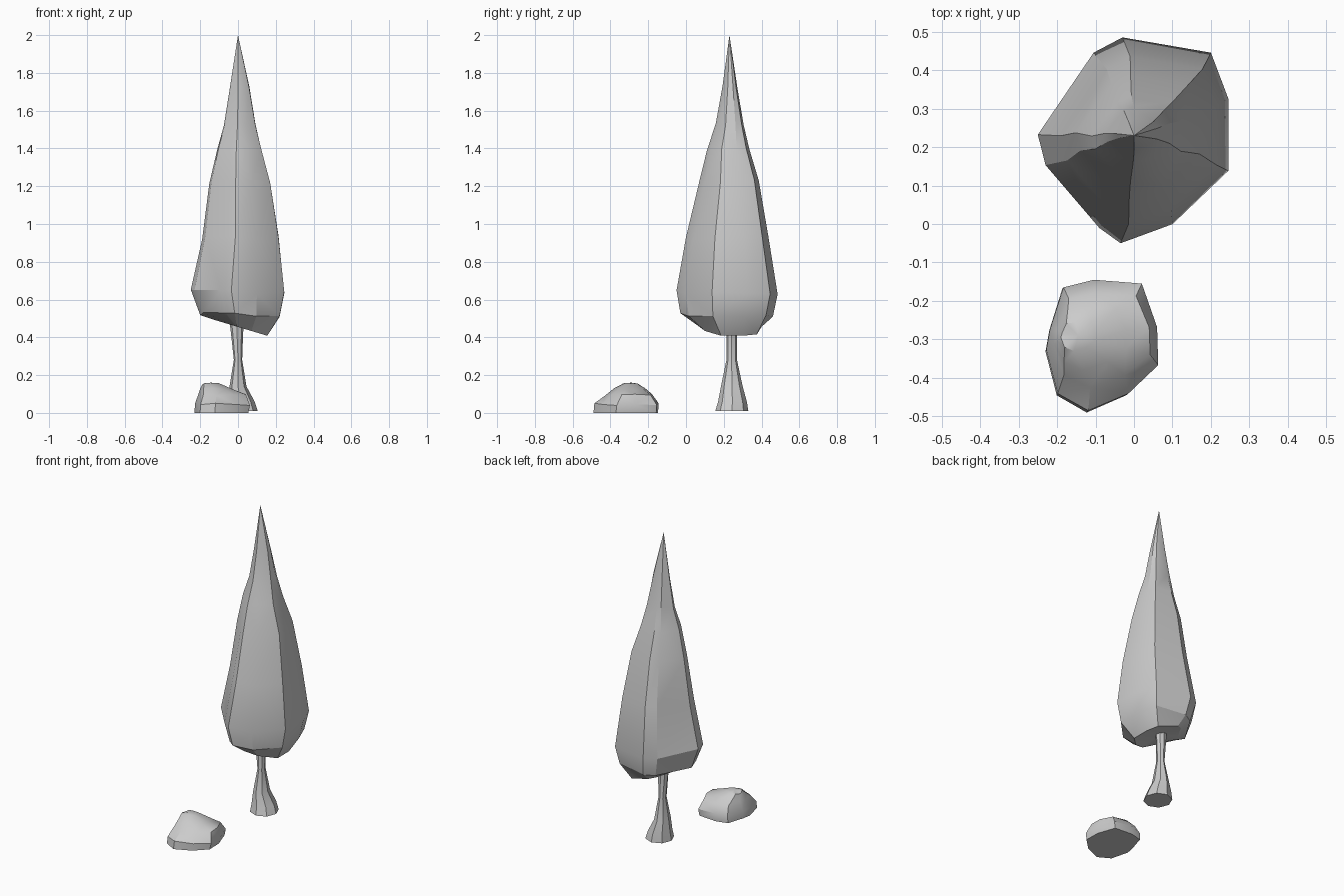
import bpy, bmesh, math, random

if "Cube" in bpy.data.objects:
    bpy.data.objects.remove(bpy.data.objects["Cube"])
random.seed(4)


def unit_outline(pts):
    """Scale an outline to the -1..1 square."""
    xs, ys = zip(*pts)
    cx, cy = (max(xs) + min(xs)) / 2, (max(ys) + min(ys)) / 2
    hx, hy = (max(xs) - min(xs)) / 2, (max(ys) - min(ys)) / 2
    return [((x - cx) / hx, (y - cy) / hy) for x, y in pts]


def loft(name, outline, rings, bottom, top, jitter=0.0, tilt=0.0, angle=35):
    """Skin rings (z, xmin, xmax, ymin, ymax); the lowest ring may tilt in x."""
    bm = bmesh.new()
    n = len(outline)
    loops = []
    for r, (z, x0, x1, y0, y1) in enumerate(rings):
        loop = []
        for u, v in outline:
            x = (x0 + x1) / 2 + u * (x1 - x0) / 2
            y = (y0 + y1) / 2 + v * (y1 - y0) / 2
            dz = tilt * x if r == 0 else random.uniform(-jitter, jitter)
            loop.append(bm.verts.new((x, y, z + dz)))
        loops.append(loop)
    low, high = bm.verts.new(bottom), bm.verts.new(top)
    for i in range(n):
        j = (i + 1) % n
        bm.faces.new((low, loops[0][j], loops[0][i]))
        bm.faces.new((high, loops[-1][i], loops[-1][j]))
        for a, b in zip(loops, loops[1:]):
            bm.faces.new((a[i], a[j], b[j], b[i]))
    bmesh.ops.triangulate(bm, faces=bm.faces[:])
    bmesh.ops.recalc_face_normals(bm, faces=bm.faces[:])
    me = bpy.data.meshes.new(name)
    bm.to_mesh(me)
    bm.free()
    ob = bpy.data.objects.new(name, me)
    bpy.context.collection.objects.link(ob)
    bpy.ops.object.select_all(action='DESELECT')
    ob.select_set(True)
    bpy.context.view_layer.objects.active = ob
    bpy.ops.object.shade_smooth_by_angle(angle=math.radians(angle))
    return ob


# Tall faceted foliage
crown = unit_outline([(0.245, 0.14), (0.245, 0.33), (0.2, 0.45), (-0.03, 0.49), (-0.105, 0.45),
                      (-0.25, 0.235), (-0.23, 0.155), (-0.09, -0.01), (-0.035, -0.05), (0.1, 0.0)])
loft("foliage", crown, [
    (0.455, -0.13, 0.155, 0.07, 0.40),
    (0.52, -0.20, 0.22, -0.03, 0.46),
    (0.64, -0.25, 0.245, -0.05, 0.485),
    (0.93, -0.19, 0.215, 0.00, 0.435),
    (1.22, -0.152, 0.17, 0.072, 0.385),
    (1.40, -0.11, 0.122, 0.11, 0.335),
    (1.53, -0.075, 0.092, 0.158, 0.305),
    (1.72, -0.045, 0.06, 0.193, 0.272)],
    (0.0, 0.24, 0.47), (0, 0.23, 2.0), jitter=0.015, tilt=-0.3, angle=25)

# Trunk with a flared root
circle = [(math.cos(k * math.pi / 4), math.sin(k * math.pi / 4)) for k in range(8)]
loft("trunk", circle, [
    (0.01, -0.065, 0.105, 0.155, 0.33),
    (0.06, -0.058, 0.088, 0.17, 0.322),
    (0.14, -0.045, 0.045, 0.185, 0.30),
    (0.28, -0.022, 0.022, 0.214, 0.27),
    (0.42, -0.037, 0.027, 0.214, 0.27),
    (0.52, -0.05, 0.035, 0.21, 0.27)],
    (0.01, 0.24, 0.01), (0, 0.24, 0.52))

# Low rock in front of the tree
stone = unit_outline([(0.063, -0.37), (0.06, -0.27), (0.02, -0.155), (-0.105, -0.145), (-0.185, -0.165),
                      (-0.22, -0.275), (-0.23, -0.33), (-0.2, -0.445), (-0.12, -0.49), (-0.015, -0.445)])
loft("rock", stone, [
    (0.0, -0.23, 0.055, -0.49, -0.148),
    (0.045, -0.228, 0.063, -0.485, -0.145),
    (0.10, -0.208, 0.042, -0.425, -0.18),
    (0.125, -0.20, -0.02, -0.38, -0.215),
    (0.152, -0.19, -0.10, -0.33, -0.255)],
    (-0.08, -0.32, 0.0), (-0.145, -0.29, 0.16), jitter=0.006)
